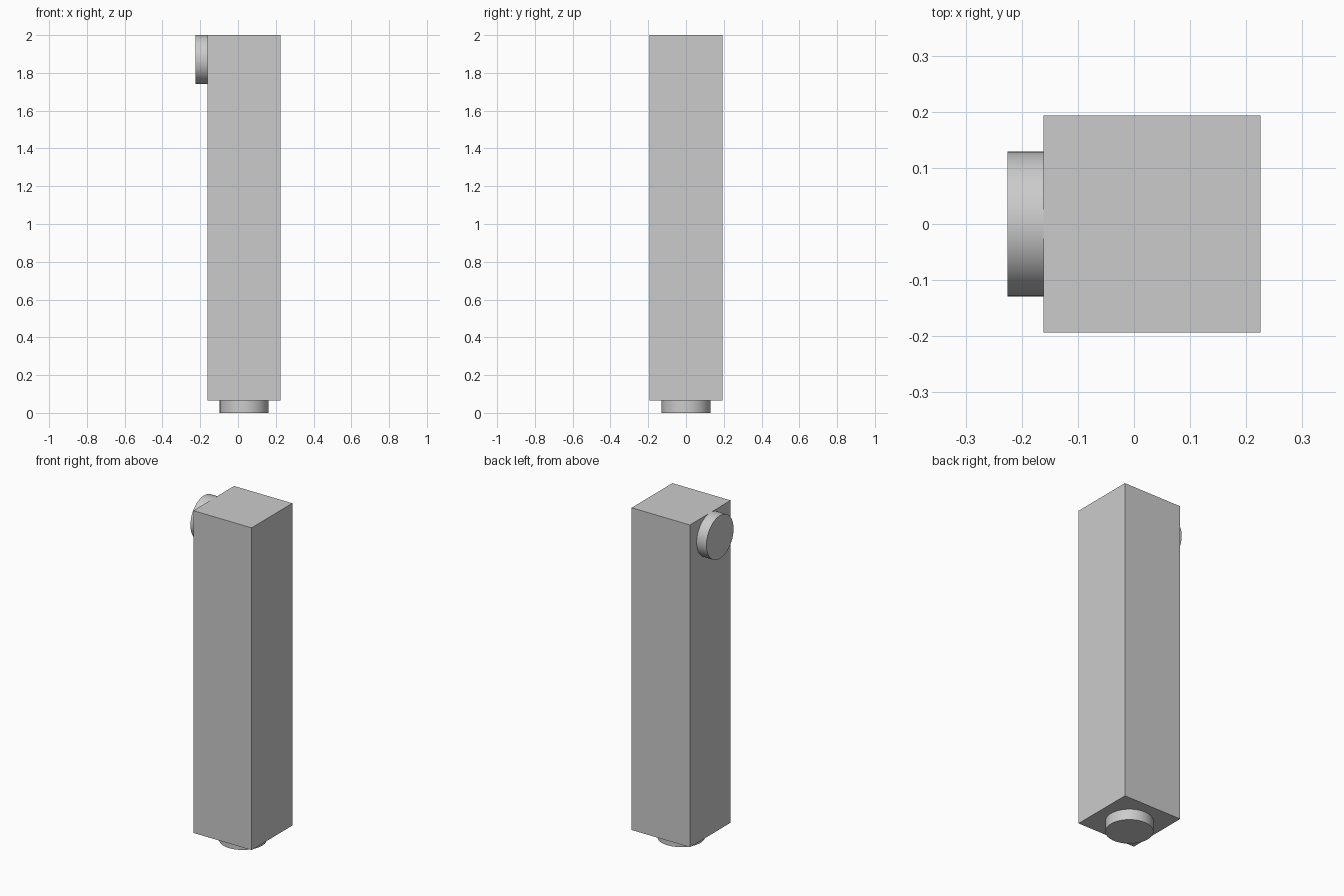
import bpy
import math

cube = bpy.data.objects.get("Cube")
if cube:
    bpy.data.objects.remove(cube, do_unlink=True)

grey = bpy.data.materials.new("light_grey")
grey.use_nodes = True
colour = (0.6, 0.6, 0.6, 1)
grey.diffuse_color = colour
grey.node_tree.nodes["Principled BSDF"].inputs["Base Color"].default_value = colour

BODY_X = 0.0322       # centre of the column
WIDTH = 0.387         # side of the square column
PEG_R = 0.129
PEG_H = 0.0645


def finish(name):
    obj = bpy.context.object
    obj.name = name
    obj.data.materials.append(grey)
    return obj


def add_peg(name, location, rotation=(0, 0, 0)):
    bpy.ops.mesh.primitive_cylinder_add(vertices=64, radius=PEG_R, depth=PEG_H,
                                        location=location, rotation=rotation)
    finish(name)
    bpy.ops.object.shade_smooth_by_angle(angle=math.radians(30))


# Square column
bpy.ops.mesh.primitive_cube_add(size=1, location=(BODY_X, 0, 1 + PEG_H / 2))
column = finish("column")
column.scale = (WIDTH, WIDTH, 2 - PEG_H)
bpy.ops.object.transform_apply(location=False, rotation=False, scale=True)

# Round peg under the column
add_peg("bottom_peg", (BODY_X, 0, PEG_H / 2))

# Round peg on the right side, level with the top
add_peg("side_peg", (BODY_X - WIDTH / 2 - PEG_H / 2, 0, 2 - PEG_R),
        (0, math.radians(90), 0))
